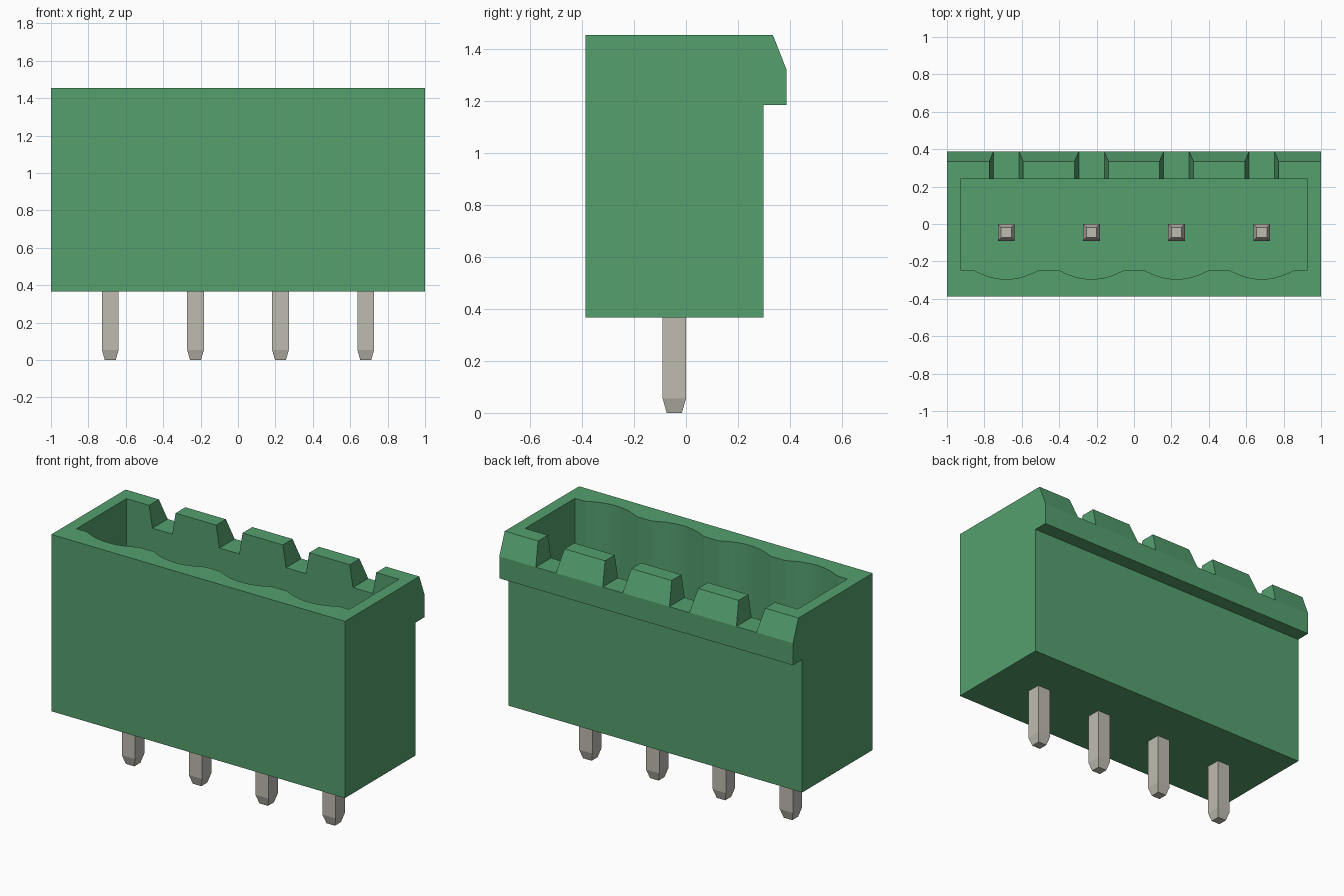
import bpy, bmesh, math

if "Cube" in bpy.data.objects:
    bpy.data.objects.remove(bpy.data.objects["Cube"])

PIN_X = [-0.683, -0.227, 0.227, 0.683]
TOP, BASE, FLOOR, PIN_TOP = 1.455, 0.367, 0.56, 1.12


def material(name, rgb):
    m = bpy.data.materials.new(name)
    m.diffuse_color = (*rgb, 1)
    m.use_nodes = True
    m.node_tree.nodes["Principled BSDF"].inputs["Base Color"].default_value = m.diffuse_color
    return m


green = material("green plastic", (0.089, 0.35, 0.156))
metal = material("tinned metal", (0.52, 0.50, 0.44))


def loft(name, rings, mat):
    """Solid through a list of matching point rings, capped at both ends."""
    bm = bmesh.new()
    loops = [[bm.verts.new(p) for p in r] for r in rings]
    n = len(loops[0])
    for a, b in zip(loops, loops[1:]):
        for i in range(n):
            j = (i + 1) % n
            bm.faces.new((a[i], a[j], b[j], b[i]))
    bm.faces.new(loops[0][::-1])
    bm.faces.new(loops[-1])
    bmesh.ops.recalc_face_normals(bm, faces=bm.faces)
    me = bpy.data.meshes.new(name)
    bm.to_mesh(me)
    bm.free()
    ob = bpy.data.objects.new(name, me)
    me.materials.append(mat)
    bpy.context.collection.objects.link(ob)
    return ob


def cut(target, cutter):
    mod = target.modifiers.new(cutter.name, 'BOOLEAN')
    mod.operation = 'DIFFERENCE'
    mod.solver = 'EXACT'
    mod.object = cutter
    bpy.context.view_layer.objects.active = target
    bpy.ops.object.modifier_apply(modifier=mod.name)
    bpy.data.objects.remove(cutter)


# Housing: side profile with chamfered rear latch ledge, extruded along x
side = [(-0.388, BASE), (0.298, BASE), (0.298, 1.185), (0.388, 1.185),
        (0.388, 1.32), (0.335, TOP), (-0.388, TOP)]
housing = loft("housing", [[(x, y, z) for y, z in side] for x in (-1, 1)], green)

# Cavity: rectangle whose front wall is scalloped around each pin
outline = [(0.928, 0.24), (-0.928, 0.24), (-0.928, -0.245)]
for px in PIN_X:
    outline.append((px - 0.178, -0.245))
    for i in range(13):
        t = -1 + i / 6
        outline.append((px + 0.138 * t, -0.295 + 0.031 * t * t))
    outline.append((px + 0.178, -0.245))
outline.append((0.928, -0.245))
cut(housing, loft("cavity", [[(x, y, z) for x, y in outline] for z in (FLOOR, 1.6)], green))

# Tapered notches through the rear wall, one behind each pin
for px in PIN_X:
    slope = (0.09 - 0.068) / (TOP - 1.32)
    wide = 0.068 + slope * (1.6 - 1.32)
    notch = [(px - 0.068, 1.32), (px + 0.068, 1.32), (px + wide, 1.6), (px - wide, 1.6)]
    cut(housing, loft("notch", [[(x, y, z) for x, z in notch] for y in (0.15, 0.5)], green))

# Square pins with tapered ends
for k, px in enumerate(PIN_X):
    rings = []
    for z, h in ((0, 0.029), (0.055, 0.045), (PIN_TOP - 0.055, 0.045), (PIN_TOP, 0.027)):
        rings.append([(px + sx * h, -0.045 + sy * h, z)
                      for sx, sy in ((-1, -1), (1, -1), (1, 1), (-1, 1))])
    loft(f"pin_{k + 1}", rings, metal)
